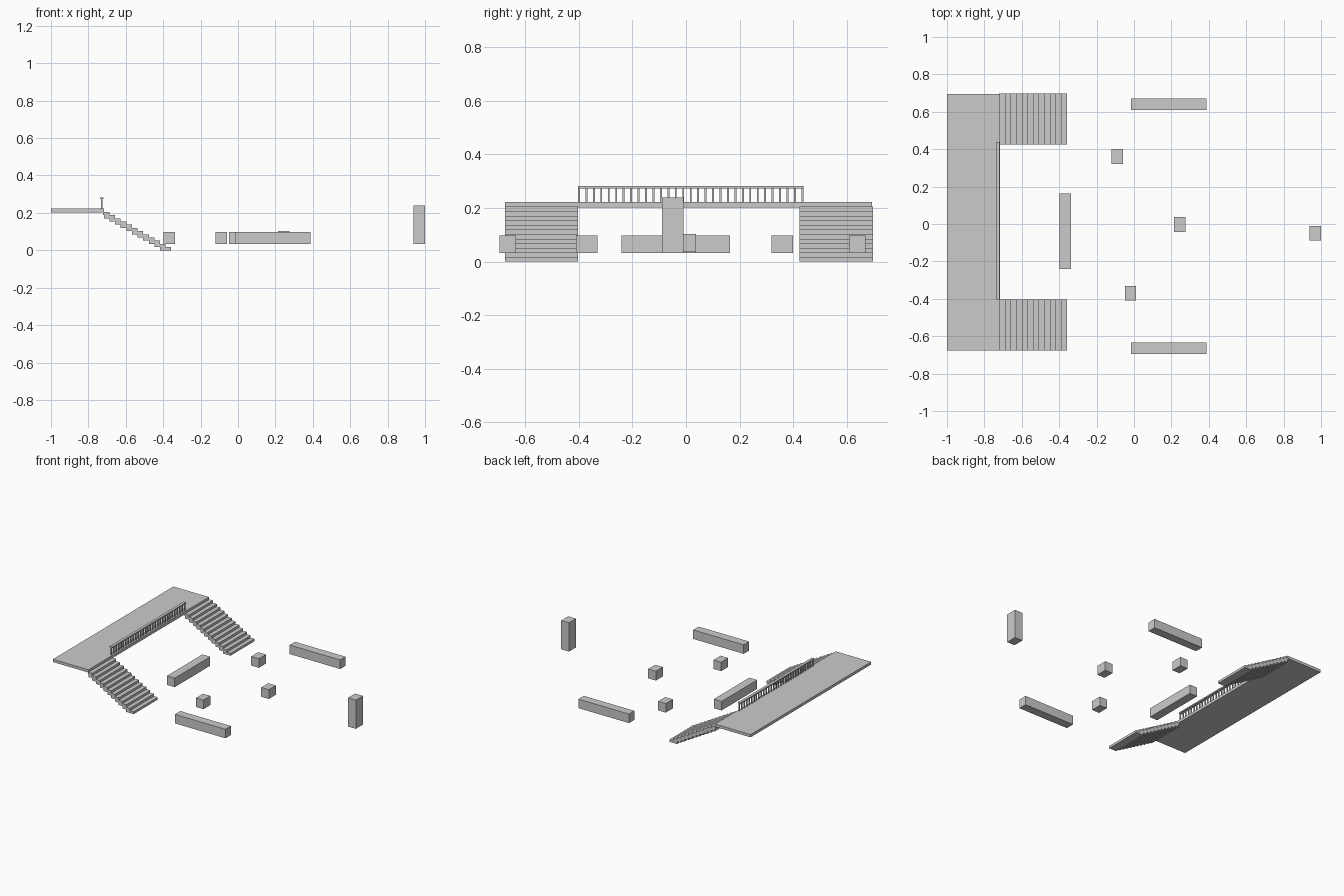
import bpy, bmesh

if "Cube" in bpy.data.objects:
    bpy.data.objects.remove(bpy.data.objects["Cube"])


def boxes(name, items):
    """One object made of boxes given as (x0, x1, y0, y1, z0, z1)."""
    bm = bmesh.new()
    for x0, x1, y0, y1, z0, z1 in items:
        vs = bmesh.ops.create_cube(bm, size=1)["verts"]
        for v in vs:
            v.co.x = x0 + (v.co.x + 0.5) * (x1 - x0)
            v.co.y = y0 + (v.co.y + 0.5) * (y1 - y0)
            v.co.z = z0 + (v.co.z + 0.5) * (z1 - z0)
    me = bpy.data.meshes.new(name)
    bm.to_mesh(me)
    bm.free()
    ob = bpy.data.objects.new(name, me)
    bpy.context.collection.objects.link(ob)
    return ob


# raised platform
EDGE = -0.717
boxes("platform", [(-1.0, EDGE, -0.676, 0.694, 0.203, 0.223)])

# two flights of overlapping slab treads descending from the platform
STEPS, RUN, RISE = 12, 0.03, 0.205 / 12
for name, y0, y1 in (("right_stairs", -0.676, -0.403), ("left_stairs", 0.424, 0.697)):
    treads = []
    for i in range(STEPS):
        front = EDGE + RUN * (i + 1)
        top = 0.205 - RISE * i
        treads.append((max(front - 2 * RUN, EDGE - 0.005), front, y0, y1, top - RISE, top))
    boxes(name, treads)

# railing between the stairs
RX, RY0, RY1, POSTS = -0.729, -0.403, 0.438, 31
boxes("handrail", [(RX - 0.01, RX + 0.01, RY0, RY1, 0.273, 0.282)])
pitch = (RY1 - RY0 - 0.007) / (POSTS - 1)
boxes("balusters", [(RX - 0.0035, RX + 0.0035, RY0 + pitch * i, RY0 + pitch * i + 0.007,
                     0.222, 0.275) for i in range(POSTS)])

# long low barriers
boxes("back_barrier", [(-0.015, 0.387, 0.609, 0.67, 0.033, 0.098)])
boxes("front_barrier", [(-0.015, 0.387, -0.696, -0.634, 0.033, 0.098)])
boxes("middle_barrier", [(-0.398, -0.336, -0.24, 0.164, 0.033, 0.098)])

# small crates
boxes("back_crate", [(-0.119, -0.058, 0.32, 0.4, 0.033, 0.098)])
boxes("centre_crate", [(0.214, 0.275, -0.042, 0.037, 0.036, 0.103)])
boxes("front_crate", [(-0.048, 0.012, -0.41, -0.331, 0.033, 0.098)])

# tall pillar
boxes("pillar", [(0.938, 1.0, -0.089, -0.01, 0.033, 0.24)])
